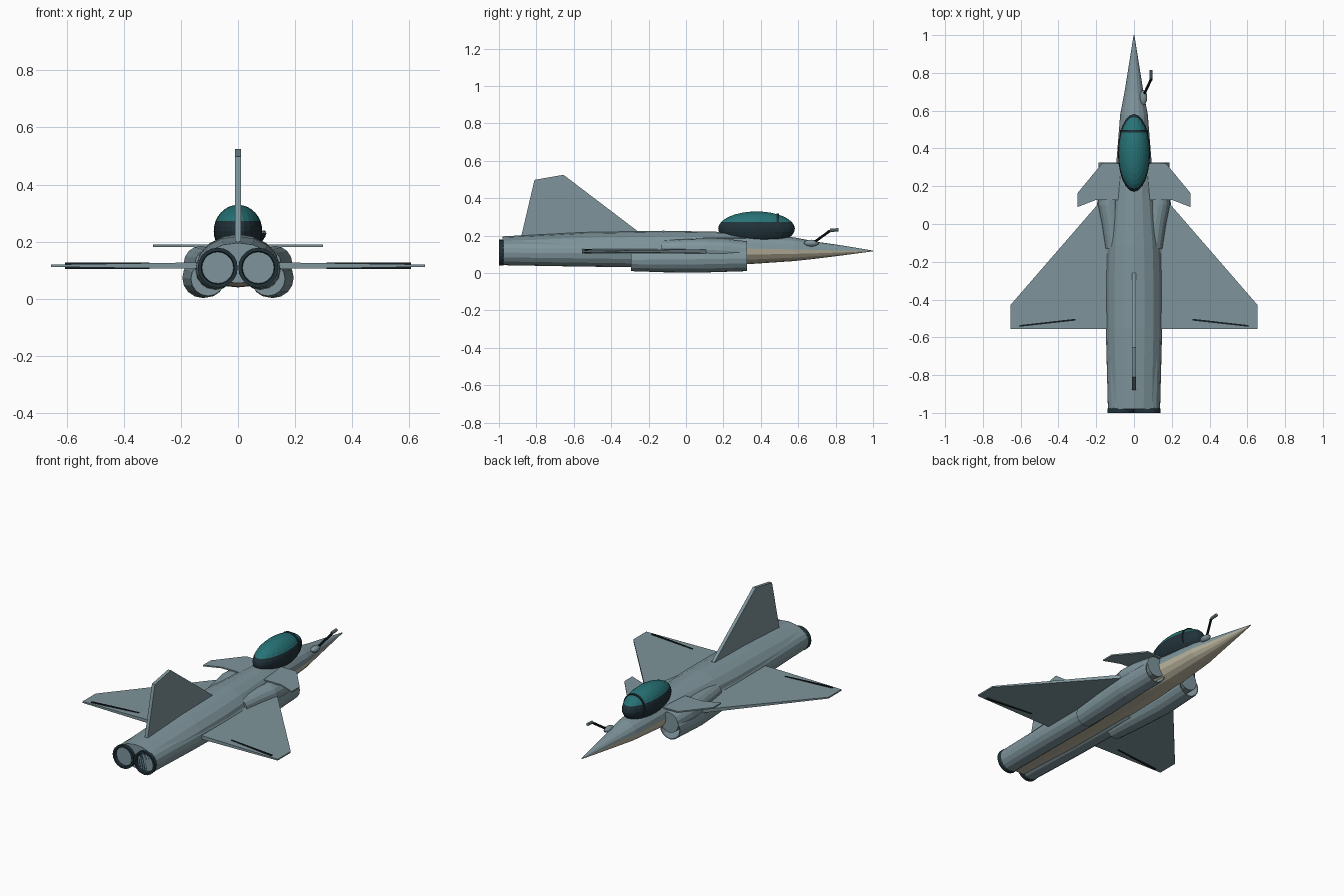
import bpy, bmesh, math
from mathutils import Vector

cube = bpy.data.objects.get("Cube")
if cube:
    bpy.data.objects.remove(cube, do_unlink=True)


def material(name, rgb):
    m = bpy.data.materials.new(name)
    m.use_nodes = True
    m.diffuse_color = (*rgb, 1)
    m.node_tree.nodes["Principled BSDF"].inputs["Base Color"].default_value = (*rgb, 1)
    return m


GREY = material("blue grey paint", (0.21, 0.30, 0.33))
CREAM = material("cream belly paint", (0.52, 0.48, 0.36))
GLASS = material("teal glass", (0.02, 0.17, 0.18))
FRAME = material("dark frame", (0.015, 0.032, 0.042))
INNER = material("nozzle blue", (0.02, 0.045, 0.065))
BLACK = material("black trim", (0.008, 0.012, 0.015))


def finish(bm, name, mats, rule=None):
    bmesh.ops.recalc_face_normals(bm, faces=bm.faces)
    if rule:
        for f in bm.faces:
            f.material_index = rule(f)
    me = bpy.data.meshes.new(name)
    bm.to_mesh(me)
    bm.free()
    for m in mats:
        me.materials.append(m)
    ob = bpy.data.objects.new(name, me)
    bpy.context.collection.objects.link(ob)
    return ob


def loft(name, rings, mats, side=1, n=16, rule=None):
    """Skin along y; each ring is (y, cx, cz, half width, height up, depth down)."""
    bm = bmesh.new()
    loops = []
    for y, cx, cz, w, up, down in rings:
        loop = []
        for i in range(n):
            a = math.tau * i / n
            s = math.sin(a)
            loop.append(bm.verts.new((side * (cx + w * math.cos(a)), y,
                                      cz + s * (up if s > 0 else down))))
        loops.append(loop)
    for a, b in zip(loops, loops[1:]):
        for i in range(n):
            j = (i + 1) % n
            bm.faces.new((a[i], a[j], b[j], b[i]))
    bm.faces.new(loops[0])
    bm.faces.new(loops[-1])
    return finish(bm, name, mats, rule)


def tube(name, rings, mats, side=1, n=16, rule=None):
    """Round loft; each ring is (y, cx, cz, radius)."""
    return loft(name, [(y, x, z, r, r, r) for y, x, z, r in rings], mats, side, n, rule)


def plate(name, points, axis, mat):
    """Flat panel; each point is a position plus a half thickness along the axis."""
    bm = bmesh.new()
    axis = Vector(axis)
    top = [bm.verts.new(Vector(p) + axis * t) for p, t in points]
    low = [bm.verts.new(Vector(p) - axis * t) for p, t in points]
    bm.faces.new(top)
    bm.faces.new(low)
    for i in range(len(top)):
        j = (i + 1) % len(top)
        bm.faces.new((top[i], top[j], low[j], low[i]))
    return finish(bm, name, [mat])


def rod(name, a, b, r, mat, n=8):
    a, b = Vector(a), Vector(b)
    bm = bmesh.new()
    bmesh.ops.create_cone(bm, cap_ends=True, segments=n, radius1=r, radius2=r,
                          depth=(b - a).length)
    ob = finish(bm, name, [mat])
    ob.location = (a + b) / 2
    ob.rotation_euler = (b - a).to_track_quat("Z", "Y").to_euler()
    return ob


def ellipsoid(name, centre, size, mats, u, v, rule=None):
    bm = bmesh.new()
    bmesh.ops.create_uvsphere(bm, u_segments=u, v_segments=v, radius=1)
    for vert in bm.verts:
        vert.co = Vector([c + s * k for c, s, k in zip(centre, size, vert.co)])
    return finish(bm, name, mats, rule)


# Fuselage from nose tip to tail, with a cream underside
body = [
    (1.0, 0.118, 0.002, 0.002, 0.002), (0.85, 0.120, 0.026, 0.025, 0.024),
    (0.70, 0.123, 0.050, 0.044, 0.046), (0.58, 0.126, 0.073, 0.064, 0.062),
    (0.33, 0.130, 0.093, 0.085, 0.083), (0.15, 0.128, 0.112, 0.093, 0.085),
    (-0.12, 0.120, 0.140, 0.106, 0.080), (-0.30, 0.115, 0.146, 0.108, 0.075),
    (-0.55, 0.112, 0.146, 0.107, 0.070), (-0.98, 0.110, 0.134, 0.086, 0.055)]
loft("fuselage", [(y, 0, z, w, u, d) for y, z, w, u, d in body], [GREY, CREAM],
     rule=lambda f: int(f.normal.z < -0.01 and abs(f.normal.y) < 0.9))

for side, word in ((1, "left"), (-1, "right")):
    # Hollow air intake narrowing into the body
    tube(word + "_intake", [
        (0.20, 0.120, 0.078, 0.056), (0.325, 0.120, 0.078, 0.063),
        (0.325, 0.120, 0.078, 0.068), (0.10, 0.124, 0.074, 0.071),
        (-0.12, 0.112, 0.072, 0.068), (-0.295, 0.105, 0.070, 0.060)], [GREY], side)
    # Shoulder fairing between canard and wing root
    tube(word + "_shoulder", [
        (0.325, 0.115, 0.110, 0.060), (0.20, 0.125, 0.120, 0.064),
        (0.10, 0.130, 0.125, 0.060), (0.0, 0.114, 0.125, 0.056),
        (-0.13, 0.100, 0.125, 0.050)], [GREY], side)
    # Engine housing and nozzle
    tube(word + "_engine", [
        (-0.10, 0.080, 0.100, 0.068), (-0.30, 0.079, 0.102, 0.071),
        (-0.60, 0.077, 0.106, 0.071), (-0.985, 0.071, 0.109, 0.067)], [GREY], side)
    tube(word + "_nozzle", [
        (-0.97, 0.071, 0.109, 0.065), (-0.98, 0.071, 0.109, 0.070),
        (-1.0, 0.071, 0.109, 0.070), (-1.0, 0.071, 0.109, 0.058),
        (-0.985, 0.071, 0.109, 0.055)], [FRAME, INNER], side, 20,
        lambda f: int(len(f.verts) > 4))
    # Delta wing with a dark hinge strip
    plate(word + "_wing", [
        ((side * 0.10, 0.21, 0.116), 0.012), ((side * 0.655, -0.43, 0.116), 0.004),
        ((side * 0.655, -0.555, 0.116), 0.004), ((side * 0.10, -0.555, 0.116), 0.012)],
        (0, 0, 1), GREY)
    plate(word + "_wing_strip", [
        ((side * x, y, 0.116), 0.0115) for x, y in
        ((0.31, -0.502), (0.605, -0.535), (0.605, -0.544), (0.31, -0.511))],
        (0, 0, 1), BLACK)
    # Canard
    plate(word + "_canard", [
        ((side * x, y, 0.186), 0.004) for x, y in
        ((0.06, 0.32), (0.17, 0.32), (0.298, 0.165), (0.298, 0.09),
         (0.20, 0.128), (0.06, 0.128))], (0, 0, 1), GREY)

# Tail fin
plate("tail_fin", [((0, y, z), 0.01) for y, z in (
    (-0.26, 0.225), (-0.655, 0.525), (-0.81, 0.498), (-0.88, 0.20), (-0.88, 0.15),
    (-0.26, 0.17))], (1, 0, 0), GREY)

# Canopy: glass above a dark sill, with an arch across the front
ellipsoid("canopy", (0, 0.377, 0.237), (0.085, 0.205, 0.092), [GLASS, FRAME], 24, 16,
          lambda f: int(f.calc_center_median().z < 0.268))
loft("canopy_arch", [(y, 0, 0.237, 0.073, 0.081, 0.06) for y in (0.485, 0.498)],
     [FRAME], n=24)

# Refuelling probe on the nose
ellipsoid("probe_base", (0.05, 0.67, 0.16), (0.02, 0.04, 0.018), [GREY], 12, 8)
rod("probe_arm", (0.055, 0.69, 0.168), (0.09, 0.765, 0.222), 0.007, BLACK)
rod("probe_neck", (0.09, 0.76, 0.22), (0.09, 0.785, 0.23), 0.007, BLACK)
rod("probe_tip", (0.09, 0.77, 0.228), (0.09, 0.815, 0.231), 0.009, GREY)
